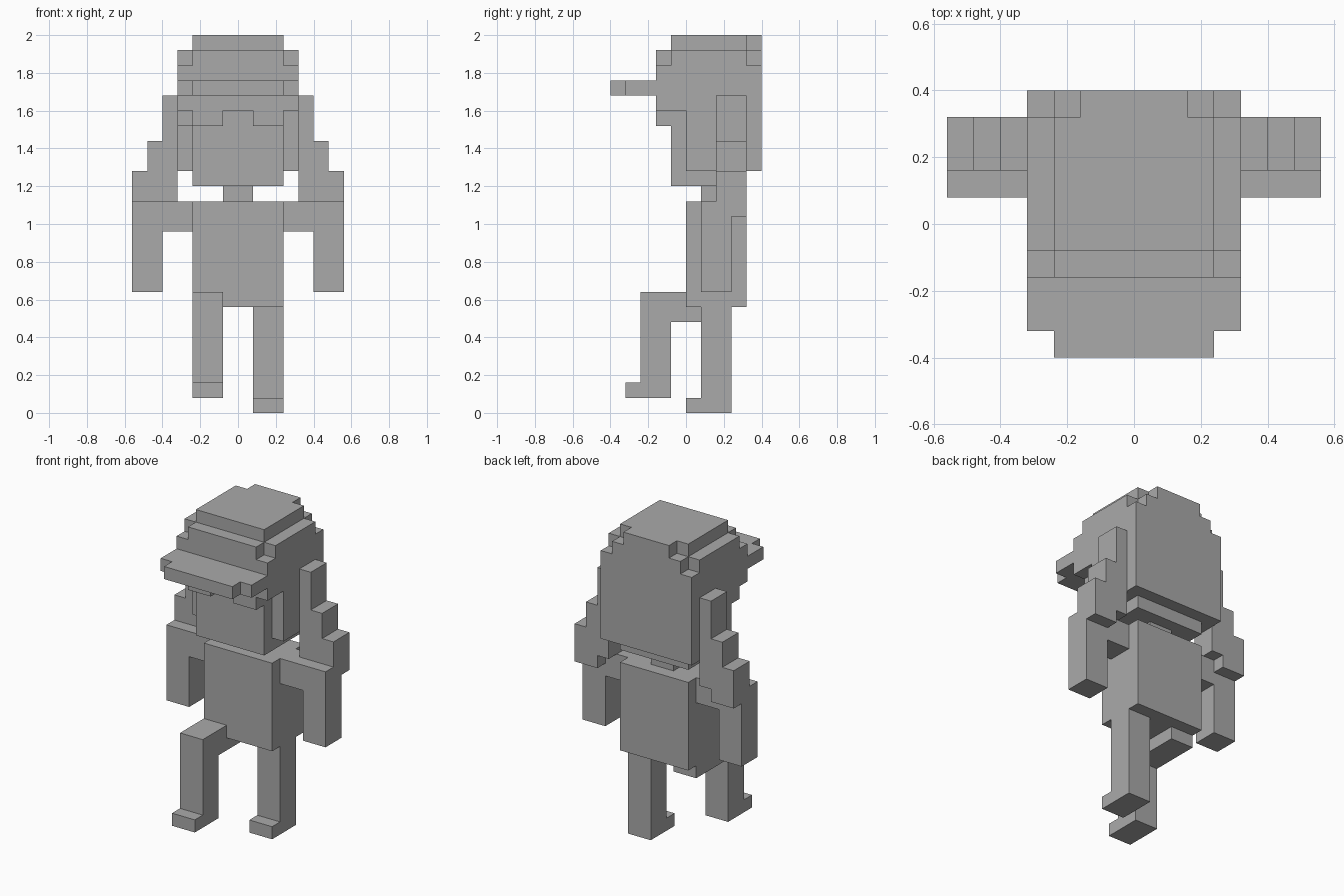
import bpy
import bmesh
from itertools import product
from mathutils import Vector

UNIT = 0.08  # edge of one block

cube = bpy.data.objects.get("Cube")
if cube:
    bpy.data.objects.remove(cube, do_unlink=True)

grey = bpy.data.materials.new("plain grey")
grey.use_nodes = True
grey.diffuse_color = (0.4, 0.4, 0.4, 1)
grey.node_tree.nodes["Principled BSDF"].inputs["Base Color"].default_value = grey.diffuse_color


def mirror(boxes):
    """Return the boxes reflected to the other side."""
    return [((-x[1], -x[0]), y, z) for x, y, z in boxes]


def both(boxes):
    return boxes + mirror(boxes)


def blocks(name, boxes):
    """Join boxes given as x, y, z ranges in blocks; keep only the outer skin."""
    cells = set()
    for box in boxes:
        cells.update(product(*(range(a, b) for a, b in box)))
    bm = bmesh.new()
    for cell in cells:
        for axis, sign in product(range(3), (-1, 1)):
            step = [0, 0, 0]
            step[axis] = sign
            if tuple(c + s for c, s in zip(cell, step)) in cells:
                continue
            normal = Vector(step)
            u = Vector((0, 0, 0))
            u[(axis + 1) % 3] = 1
            v = normal.cross(u)
            centre = Vector(cell) + Vector((1, 1, 1)) / 2 + normal / 2
            corners = [centre + (u * a + v * b) / 2
                       for a, b in ((-1, -1), (1, -1), (1, 1), (-1, 1))]
            bm.faces.new([bm.verts.new(p * UNIT) for p in corners])
    bmesh.ops.remove_doubles(bm, verts=bm.verts, dist=UNIT / 10)
    bmesh.ops.dissolve_limit(bm, angle_limit=0.01, verts=bm.verts, edges=bm.edges)
    mesh = bpy.data.meshes.new(name)
    bm.to_mesh(mesh)
    bm.free()
    mesh.materials.append(grey)
    obj = bpy.data.objects.new(name, mesh)
    bpy.context.collection.objects.link(obj)


# Body and head
blocks("torso", [((-3, 3), (0, 4), (7, 14))])
blocks("neck", [((-1, 1), (1, 3), (14, 15))])
blocks("face", [((-3, 3), (-1, 4), (15, 20))])

# Hair: side locks, fringe, back and one loose strand
blocks("hair", both([((3, 4), (0, 5), (16, 20)),
                     ((1, 3), (-2, -1), (19, 20))])
       + [((-4, 4), (4, 5), (16, 20)),
          ((-4, -3), (-1, 0), (19, 20))])

# Cap with stepped crown and brim
blocks("cap", [((-4, 4), (-2, 5), (20, 23)),
               ((-4, 4), (-1, 4), (23, 24)),
               ((-3, 3), (-2, 5), (23, 24)),
               ((-3, 3), (-1, 4), (24, 25)),
               ((-2, 2), (4, 5), (24, 25)),
               ((-4, 4), (-4, -2), (21, 22)),
               ((-3, 3), (-5, -4), (21, 22))])

# Arms and the stepped fins rising behind the shoulders
arm = [((5, 7), (1, 3), (8, 14)),
       ((3, 5), (1, 3), (12, 14))]
fin = [((5, 7), (3, 4), (13, 14)),
       ((4, 7), (2, 4), (14, 16)),
       ((4, 6), (2, 4), (16, 18)),
       ((4, 5), (2, 4), (18, 21))]
for side, place in (("left", list), ("right", mirror)):
    blocks(side + "_arm", place(arm))
    blocks(side + "_shoulder_fin", place(fin))

# Standing leg and striding leg
blocks("left_leg", [((1, 3), (1, 3), (0, 7)),
                    ((1, 3), (0, 1), (0, 1))])
blocks("right_leg", [((-3, -1), (-3, 0), (6, 8)),
                     ((-3, -1), (0, 3), (6, 7)),
                     ((-3, -1), (-3, -1), (1, 6)),
                     ((-3, -1), (-4, -3), (1, 2))])
